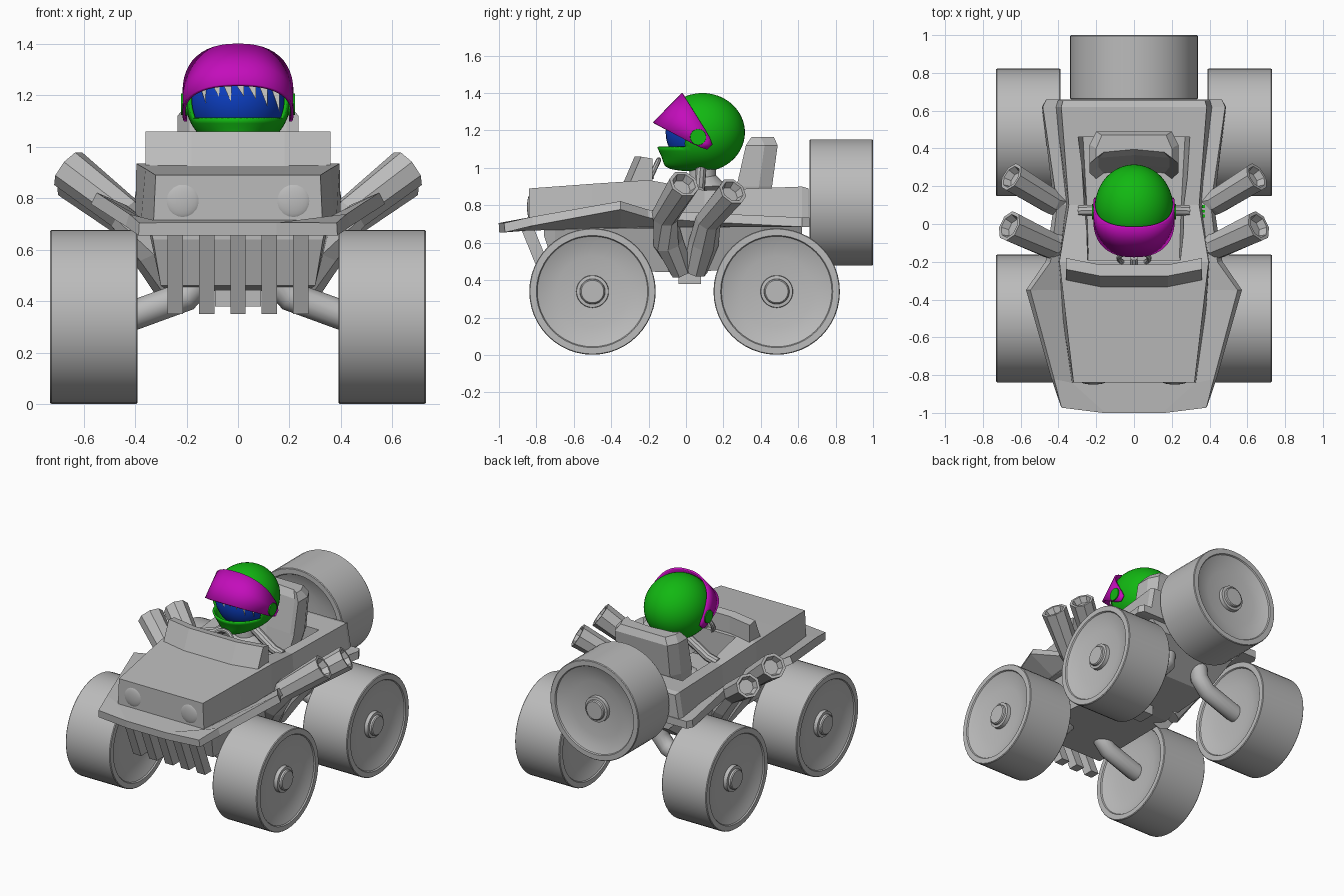
import bpy, bmesh, math
from mathutils import Vector, Matrix

if "Cube" in bpy.data.objects:
    bpy.data.objects.remove(bpy.data.objects["Cube"])


def material(name, r, g, b):
    m = bpy.data.materials.new(name)
    m.use_nodes = True
    m.diffuse_color = (r, g, b, 1)
    m.node_tree.nodes["Principled BSDF"].inputs["Base Color"].default_value = (r, g, b, 1)
    return m


GREY = material("grey", .5, .5, .5)
GREEN = material("green", .006, .48, .006)
MAGENTA = material("magenta", .55, .004, .5)
BLUE = material("blue", .004, .05, .55)
PALE = material("pale_grey", .62, .62, .58)


def finish(name, bm, mat, smooth=False):
    bmesh.ops.recalc_face_normals(bm, faces=bm.faces)
    me = bpy.data.meshes.new(name)
    bm.to_mesh(me)
    bm.free()
    me.materials.append(mat)
    ob = bpy.data.objects.new(name, me)
    bpy.context.collection.objects.link(ob)
    if smooth:
        bpy.ops.object.select_all(action='DESELECT')
        ob.select_set(True)
        bpy.context.view_layer.objects.active = ob
        bpy.ops.object.shade_smooth_by_angle(angle=math.radians(35))
    return ob


def loft(name, rings, mat=GREY, smooth=False, closed=True, thick=0):
    """Bridge equal rings of points; closed rings get end caps, open ones a thickness."""
    bm = bmesh.new()
    vs = [[bm.verts.new(p) for p in ring] for ring in rings]
    n = len(vs[0])
    for a, b in zip(vs, vs[1:]):
        for i in range(n if closed else n - 1):
            j = (i + 1) % n
            bm.faces.new((a[i], a[j], b[j], b[i]))
    if closed:
        bm.faces.new(vs[0])
        bm.faces.new(vs[-1])
    ob = finish(name, bm, mat, smooth)
    if thick:
        mod = ob.modifiers.new("thickness", 'SOLIDIFY')
        mod.thickness = thick
        mod.offset = 0
    return ob


def tube(name, pts, radii, sides=8, hollow=False, smooth=False, mat=GREY):
    pts = [Vector(p) for p in pts]
    rings = []

    def ring(p, d, r):
        q = d.to_track_quat('Z', 'Y')
        rings.append([p + q @ Vector((r * math.cos(t), r * math.sin(t), 0))
                      for t in (math.tau * (i + .5) / sides for i in range(sides))])
    for i, p in enumerate(pts):
        d = (pts[min(i + 1, len(pts) - 1)] - pts[max(i - 1, 0)]).normalized()
        ring(p, d, radii[i])
    if hollow:
        ring(pts[-1], d, radii[-1] * .78)
        ring(pts[-1] - d * .04, d, radii[-1] * .6)
    return loft(name, rings, mat, smooth)


def box(name, lo, hi, mat=GREY):
    return loft(name, [[(x, lo[1], lo[2]), (x, hi[1], lo[2]), (x, hi[1], hi[2]), (x, lo[1], hi[2])]
                       for x in (lo[0], hi[0])], mat)


def ball(name, centre, radii, mat, seg=32, rings=20, drop=None):
    bm = bmesh.new()
    bmesh.ops.create_uvsphere(bm, u_segments=seg, v_segments=rings, radius=1)
    bmesh.ops.transform(bm, matrix=Matrix.Translation(centre) @ Matrix.Diagonal((*radii, 1)), verts=bm.verts)
    if drop:
        bad = [f for f in bm.faces if drop(f.calc_center_median())]
        bmesh.ops.delete(bm, geom=bad, context='FACES')
    return finish(name, bm, mat, True)


# Wheels: profile of (radius, offset) with a low hub outside and a mirrored dish inside
dish = [(.13, .128), (.19, .134), (.25, .144), (.295, .162), (.3, .17), (.334, .17), (.338, .165)]
hub = [(0, .17), (.06, .17), (.066, .164), (.068, .152), (.085, .15), (.087, .125)]
profile = hub + dish + [(r, -o) for r, o in reversed(dish)] + [(0, -.125)]


def wheel(name, matrix):
    bm = bmesh.new()
    vs = [bm.verts.new((r, 0, o)) for r, o in profile]
    es = [bm.edges.new(e) for e in zip(vs, vs[1:])]
    bmesh.ops.spin(bm, geom=vs + es, cent=(0, 0, 0), axis=(0, 0, 1), angle=math.tau, steps=48)
    bmesh.ops.remove_doubles(bm, verts=bm.verts, dist=.0005)
    bmesh.ops.transform(bm, matrix=matrix, verts=bm.verts)
    finish(name, bm, GREY, True)


wheel("spare_wheel", Matrix.Translation((0, .83, .815)) @ Matrix.Rotation(-math.pi / 2, 4, 'X'))
for side, s in (("left", 1), ("right", -1)):
    for end, y in (("front", -.5), ("rear", .485)):
        wheel(f"{end}_{side}_wheel", Matrix.Translation((s * .56, y, .339)) @ Matrix.Rotation(s * math.pi / 2, 4, 'Y'))
        # Bent suspension arm
        tube(f"{end}_{side}_suspension_arm",
             [(s * .13, y, .58), (s * .14, y, .49), (s * .2, y, .42), (s * .42, y, .34), (s * .5, y, .335)],
             [.058] * 5, 14, smooth=True)
    # Flared exhaust pipes
    tube(f"front_{side}_exhaust",
         [(s * .26, -.02, .45), (s * .34, -.095, .6), (s * .44, -.115, .74), (s * .66, -.01, .915)],
         [.065, .082, .072, .084], hollow=True)
    tube(f"rear_{side}_exhaust",
         [(s * .26, .05, .45), (s * .34, .095, .6), (s * .44, .12, .72), (s * .65, .25, .875)],
         [.065, .08, .07, .08], hollow=True)
    # Headlight and driver arm
    ball(f"{side}_headlight", (s * .215, -.832, .79), (.07, .018, .07), GREY, 24, 12)
    tube(f"{side}_arm", [(s * .05, .08, 1.0), (s * .22, .072, .89), (s * .29, .07, .87)], [.03, .03, .03], 10, smooth=True)
    # Helmet pivot
    tube(f"{side}_visor_pivot", [(s * .19, .065, 1.165), (s * .222, .065, 1.165)], [.045, .042], 24, smooth=True, mat=GREEN)


def section(y, wb, zb, wt, zt):
    return [(-wb, y, zb), (wb, y, zb), (wt, y, zt), (-wt, y, zt)]


# Lower hull with a steep nose
loft("lower_hull", [section(-.76, .33, .64, .34, .68), section(-.7, .3, .46, .35, .69), section(0, .27, .44, .36, .7),
                    section(.4, .27, .47, .36, .7), section(.62, .3, .62, .38, .7)])
box("sump", (-.09, -.04, .38), (.09, .08, .45))

# Upper body with a cut cockpit
body = loft("upper_body", [section(-.84, .33, .67, .32, .89), section(-.5, .38, .67, .36, .915),
                           section(-.2, .4, .68, .395, .935), section(.1, .36, .68, .345, .88),
                           section(.62, .42, .69, .385, .9), section(.655, .41, .69, .375, .89)])
cutter = loft("cockpit_cutter", [section(-.19, .24, .74, .25, 1.1), section(.1, .25, .74, .285, 1.1),
                                 section(.46, .27, .74, .33, 1.1)])
cutter.hide_render = True
cutter.hide_set(True)
cut = body.modifiers.new("cockpit", 'BOOLEAN')
cut.operation = 'DIFFERENCE'
cut.object = cutter

# Flared skirt: rows of (y, outer y, inner width, inner height, outer width, outer height)
rows = [(-1, -.97, .15, .68, .385, .68), (-.84, -.82, .33, .69, .43, .715), (-.35, -.35, .38, .70, .56, .8),
        (-.2, -.2, .38, .70, .455, .755), (.1, .1, .36, .71, .415, .735), (.62, .62, .38, .71, .485, .71),
        (.66, .66, .38, .71, .465, .71)]
loft("skirt", [[(-wo, yo, zo), (-wi, y, zi), (wi, y, zi), (wo, yo, zo)] for y, yo, wi, zi, wo, zo in rows],
     closed=False, thick=.05)

# Grille bars leaning back
for i in range(-2, 3):
    x = i * .122
    loft(f"grille_bar_{i + 3}", [[(x - .03, y, z), (x + .03, y, z), (x + .03, y + .07, z), (x - .03, y + .07, z)]
                                 for y, z in ((-.88, .67), (-.75, .35))])

# Swept cowl in front of the driver
loft("cowl", [[(x, y - .02, .92), (x, y + .04, 1.06), (x, y + .1, 1.05), (x, y + .1, .92)]
              for x, y in ((-.36, -.28), (-.18, -.315), (.18, -.315), (.36, -.28))])


# Seat
def seat_ring(z, w, front, back):
    return [(-w * .8, front + .03, z), (0, front + .045, z), (w * .8, front + .03, z), (w, front, z), (w, back - .07, z),
            (w * .85, back, z), (-w * .85, back, z), (-w, back - .07, z), (-w, front, z)]


loft("seat", [seat_ring(.74, .2, .24, .42), seat_ring(.9, .235, .27, .46), seat_ring(1.12, .235, .32, .49),
              seat_ring(1.165, .2, .35, .47)])

# Driver torso, neck and steering wheel
tube("torso", [(0, .1, .74), (0, .1, .9), (0, .09, .95)], [.13, .12, .07], 16, smooth=True)
tube("neck", [(0, .09, .9), (0, .09, 1.03)], [.075, .07], 16, smooth=True)
tube("steering_column", [(0, -.27, .9), (0, -.18, .96)], [.02, .02], 8)
bpy.ops.mesh.primitive_torus_add(location=(0, -.18, .97), rotation=(math.radians(65), 0, 0), major_radius=.08,
                                 minor_radius=.014, major_segments=24, minor_segments=8)
steering = bpy.context.object
steering.name = "steering_wheel"
steering.data.materials.append(GREY)

# Helmet with a face opening and a full, squared chin
C = Vector((0, .088, 1.19))
helmet = ball("helmet", C, (.207, .227, .21), GREEN, 48, 32, lambda c: c.y < 0 and 1.11 < c.z < 1.27)
for v in helmet.data.vertices:
    t = (C.z - v.co.z) / .21
    if v.co.y < C.y and t > 0:
        v.co.y = C.y + (v.co.y - C.y) * (1 + .15 * min(1, t / .3) + 1.4 * t ** 6)
shell = helmet.modifiers.new("shell", 'SOLIDIFY')
shell.thickness = .012
ball("face", C, (.194, .197, .195), BLUE, 32, 20)

# Jagged pale spikes on the face
for i, length in enumerate((.1, .06, .08, .06, .07, .1, .12)):
    x = -.135 + i * .046
    y = C.y - .2 * math.sqrt(1 - (x / .194) ** 2)
    top = Vector((x, y - .004, 1.255))
    lean = .015 if x < 0 else .02
    loft(f"spike_{i + 1}", [[top + Vector((dx, dy, dz)) for dx, dy, dz in
                             ((-.02, 0, 0), (.02, 0, 0), (lean, 0, -length))] for dy in (-.003, .005)], PALE)

# Raised visor wrapping squarely round the front between the pivots
up, out = Vector((0, .7, .714)), Vector((0, -.73, .68))
pivot = Vector((0, .07, 1.165))
bands = []
for k in range(-14, 15):
    t = math.radians(k * 7.5)
    c, sn = math.cos(t), math.sin(t)
    reach = math.copysign(abs(c) ** .8, c)
    h = .05 + .06 * max(0, reach) if abs(k) < 13 else .052 - .016 * (abs(k) - 12)
    mid = pivot + Vector((math.copysign(.21 * abs(sn) ** .85, sn), 0, 0)) + out * (.226 * reach)
    bands.append([mid - up * h, mid, mid + up * h])
loft("visor", bands, MAGENTA, smooth=True, closed=False, thick=.012)

# Small green mark lying on the left skirt
for i in range(3):
    box(f"skirt_mark_{i + 1}", (.36, .035 + i * .025, .738), (.376, .05 + i * .025, .747), GREEN)
